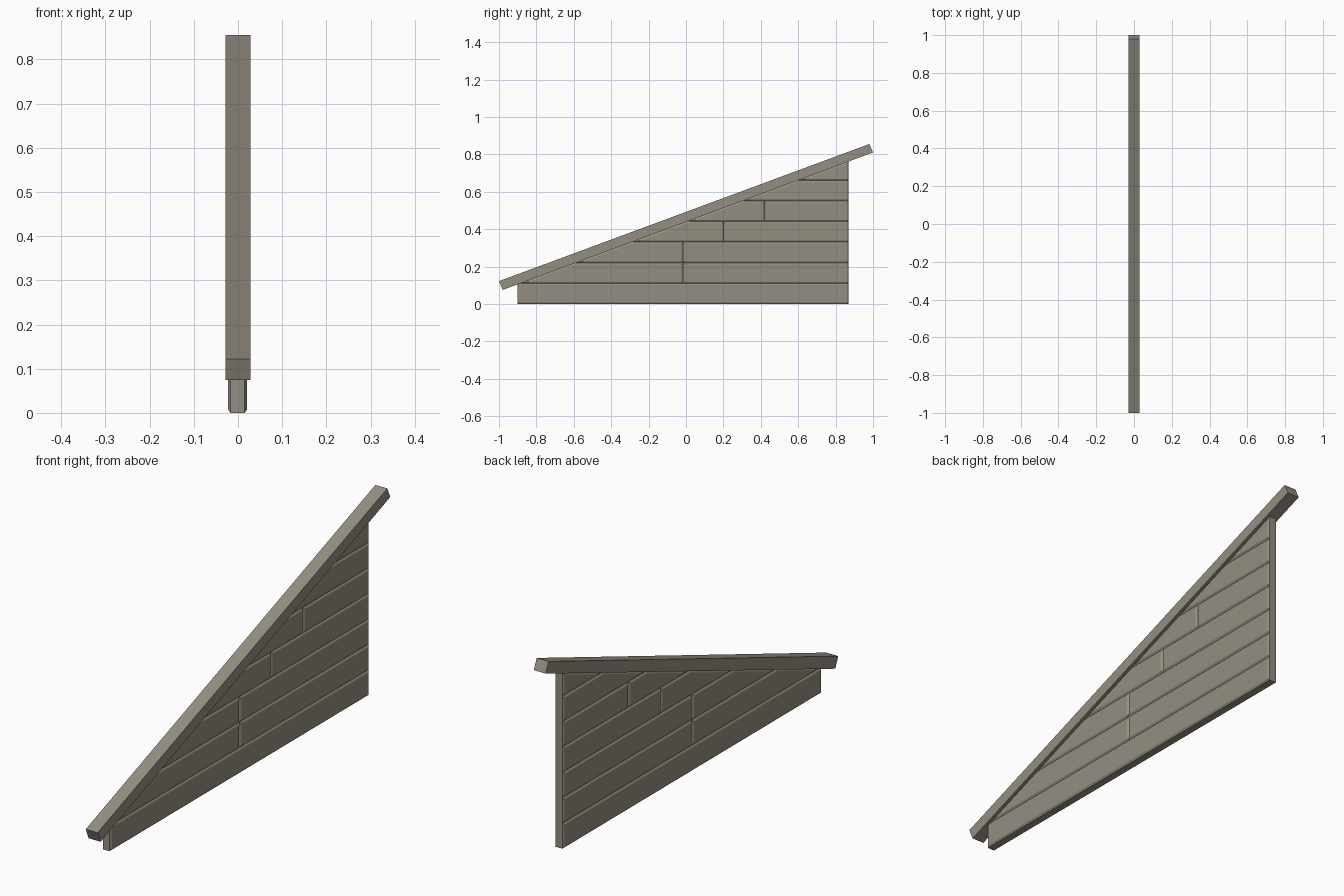
import bpy, bmesh
from mathutils import Vector

if "Cube" in bpy.data.objects:
    bpy.data.objects.remove(bpy.data.objects["Cube"])

mat = bpy.data.materials.new("weathered grey wood")
mat.diffuse_color = (0.30, 0.275, 0.222, 1)
mat.use_nodes = True
mat.node_tree.nodes["Principled BSDF"].inputs["Base Color"].default_value = mat.diffuse_color


def finish(bm, name):
    bmesh.ops.recalc_face_normals(bm, faces=bm.faces[:])
    me = bpy.data.meshes.new(name)
    bm.to_mesh(me)
    bm.free()
    me.materials.append(mat)
    ob = bpy.data.objects.new(name, me)
    bpy.context.collection.objects.link(ob)
    return ob


def profile(bm, pts, x):
    return bm.faces.new([bm.verts.new((x, y, z)) for y, z in pts])


# Sloping cap beam
bm = bmesh.new()
face = profile(bm, [(-0.98, 0.075), (1.0, 0.81), (0.98, 0.855), (-1.0, 0.122)], -0.0285)
ext = bmesh.ops.extrude_face_region(bm, geom=[face], use_keep_orig=True)
bmesh.ops.translate(bm, vec=(0.057, 0, 0),
                    verts=[v for v in ext["geom"] if isinstance(v, bmesh.types.BMVert)])
finish(bm, "sloping_beam")

# Triangular plank wall: one side, cut into boards
ROW = 0.11
CORE, BEVEL, RISE = 0.016, 0.008, 0.0055
bm = bmesh.new()
profile(bm, [(-0.9, 0), (0.87, 0), (0.87, 0.762), (-0.9, 0.105)], CORE)


def cut(faces, co, no):
    geom = set(faces)
    for f in faces:
        geom.update(f.edges)
        geom.update(f.verts)
    bmesh.ops.bisect_plane(bm, geom=list(geom), plane_co=co, plane_no=no)


for i in range(1, 7):
    cut(bm.faces[:], (0, 0, i * ROW), (0, 0, 1))

# Staggered upright joints: row -> y position
for row, y in {1: -0.015, 2: -0.015, 3: 0.2, 4: 0.42}.items():
    faces = [f for f in bm.faces
             if row * ROW < f.calc_center_median().z < (row + 1) * ROW]
    cut(faces, (0, y, 0), (0, 1, 0))

# Edge thickness down to the middle plane, then raised bevelled boards
boards = bm.faces[:]
rim = [e for e in bm.edges if e.is_boundary]
ext = bmesh.ops.extrude_edge_only(bm, edges=rim)
for v in ext["geom"]:
    if isinstance(v, bmesh.types.BMVert):
        v.co.x = 0
bmesh.ops.inset_individual(bm, faces=boards, thickness=BEVEL, depth=0, use_even_offset=True)
for v in {v for f in boards for v in f.verts}:
    v.co.x = CORE + RISE

# Same boards on the other side
bmesh.ops.mirror(bm, geom=bm.verts[:] + bm.edges[:] + bm.faces[:], axis='X', merge_dist=0.0005)
wall = finish(bm, "plank_wall")
wall.location = Vector((-0.001, 0, 0))
